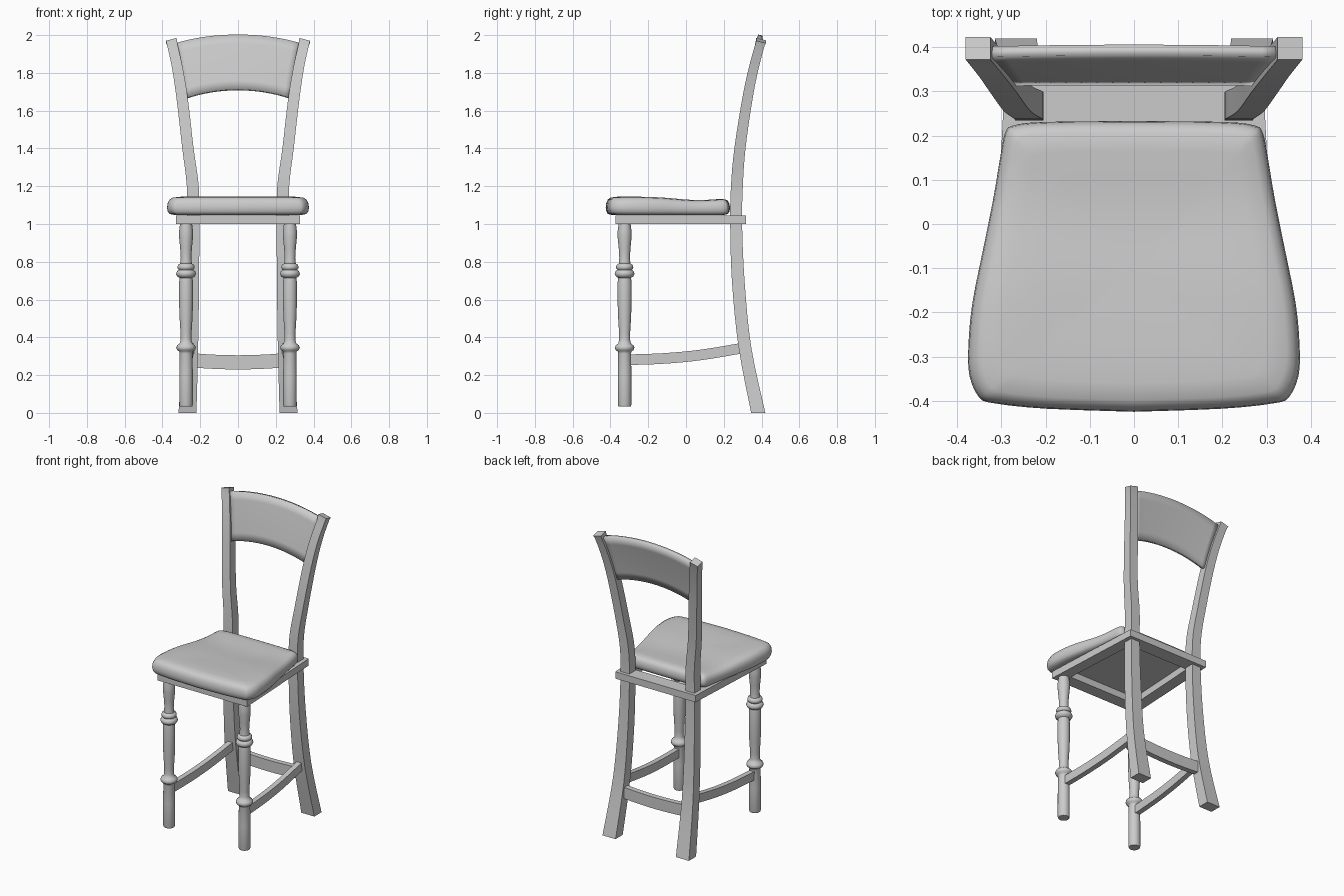
import bpy, bmesh, math

if "Cube" in bpy.data.objects:
    bpy.data.objects.remove(bpy.data.objects["Cube"])


def finish(name, bm, mirror=False, angle=35):
    bmesh.ops.recalc_face_normals(bm, faces=bm.faces)
    me = bpy.data.meshes.new(name)
    bm.to_mesh(me)
    bm.free()
    ob = bpy.data.objects.new(name, me)
    bpy.context.collection.objects.link(ob)
    bpy.ops.object.select_all(action='DESELECT')
    ob.select_set(True)
    bpy.context.view_layer.objects.active = ob
    bpy.ops.object.shade_smooth_by_angle(angle=math.radians(angle))
    if mirror:
        ob.modifiers.new("mirror", 'MIRROR')
    return ob


def loft(name, rings, cyclic=False, mirror=False, angle=35):
    """Skin a list of equal-length point rings, capped or joined end to end."""
    bm = bmesh.new()
    vs = [[bm.verts.new(p) for p in r] for r in rings]
    n = len(vs[0])
    pairs = list(zip(vs, vs[1:])) + ([(vs[-1], vs[0])] if cyclic else [])
    for a, b in pairs:
        for i in range(n):
            j = (i + 1) % n
            bm.faces.new((a[i], a[j], b[j], b[i]))
    if not cyclic:
        bm.faces.new(vs[0])
        bm.faces.new(vs[-1])
    return finish(name, bm, mirror, angle)


def smooth_path(keys, steps):
    """Catmull-Rom interpolation through tuples of any length."""
    out = []
    for i in range(len(keys) - 1):
        p0, p1 = keys[max(i - 1, 0)], keys[i]
        p2, p3 = keys[i + 1], keys[min(i + 2, len(keys) - 1)]
        for s in range(steps):
            t = s / steps
            out.append(tuple(
                0.5 * (2 * b + (c - a) * t + (2 * a - 5 * b + 4 * c - d) * t * t
                       + (3 * b - a - 3 * c + d) * t ** 3)
                for a, b, c, d in zip(p0, p1, p2, p3)))
    return out + [keys[-1]]


# Seat cushion: waisted outline, rounded rim, dished top
half = [(0, -.425), (.2, -.418), (.315, -.406), (.35, -.393), (.372, -.345),
        (.375, -.28), (.366, -.18), (.34, -.05), (.318, .06), (.303, .15),
        (.292, .205), (.273, .223), (.2, .231), (0, .233)]
right = smooth_path(half, 3)
outline = right + [(-x, y) for x, y in right[-2:0:-1]]
levels = [(.9, 1.048), (.965, 1.053), (.99, 1.066), (1, 1.085), (.993, 1.11),
          (.965, 1.13), (.92, 1.14), (.8, 1.145), (.6, 1.144), (.4, 1.142),
          (.2, 1.14), (.03, 1.14)]
rings = []
for s, z in levels:
    ring = []
    for x, y in outline:
        py = -.1 + (y + .1) * s
        dip = .018 * math.exp(-((py - .07) / .17) ** 2) * (z - 1.048) / .095
        ring.append((x * s, py, z - dip))
    rings.append(ring)
loft("seat_cushion", rings, angle=60)

# Seat frame: tapered open ring under the cushion
corners = [(-1, -1), (1, -1), (1, 1), (-1, 1)]
frame = []
for sx, sy in corners:
    ox, oy = sx * (.327 if sy < 0 else .293), (-.372 if sy < 0 else .318)
    ix, iy = sx * (.25 if sy < 0 else .22), (-.29 if sy < 0 else .225)
    frame.append([(ox, oy, 1.0), (ox, oy, 1.045), (ix, iy, 1.045), (ix, iy, 1.0)])
loft("seat_frame", frame, cyclic=True)

# Front legs: turned profile (radius, height)
profile = [(.033, .035), (.036, .045), (.036, .2), (.034, .315), (.036, .325),
           (.047, .332), (.052, .345), (.047, .358), (.034, .367), (.029, .385),
           (.029, .42), (.034, .5), (.037, .58), (.037, .69), (.034, .715),
           (.046, .722), (.053, .736), (.048, .75), (.038, .757), (.044, .764),
           (.046, .772), (.042, .784), (.031, .79), (.028, .82), (.031, .87),
           (.037, .93), (.037, .96), (.032, 1.0)]
SIDES = 24
loft("front_legs", [[(.275 + r * math.cos(2 * math.pi * k / SIDES),
                      -.325 + r * math.sin(2 * math.pi * k / SIDES), z)
                     for k in range(SIDES)] for r, z in profile],
     mirror=True, angle=50)

# Rear legs running up into back posts: (z, inner x, outer x, front y, back y)
post = smooth_path([(0, .22, .315, .345, .42), (.35, .211, .292, .278, .345),
                    (.7, .206, .277, .243, .31), (1.0, .205, .27, .234, .297),
                    (1.2, .208, .271, .238, .301), (1.4, .235, .295, .256, .315),
                    (1.66, .265, .325, .297, .352), (1.83, .293, .35, .333, .386),
                    (1.97, .325, .381, .372, .423)], 4)
rings = [[(a, c, z), (b, c, z), (b, d, z), (a, d, z)] for z, a, b, c, d in post]
tilt = [.015, .0, -.013, .002]
rings[-1] = [(x, y, z + t) for (x, y, z), t in zip(rings[-1], tilt)]
loft("rear_legs", rings, mirror=True)

# Back panel: arched top and bottom, leaning with the posts
COLS, ROWS = 16, 6
bm = bmesh.new()
grid = []
for j in range(ROWS + 1):
    row = []
    for i in range(COLS + 1):
        t, v = 2 * i / COLS - 1, j / ROWS
        z = (1.71 - .045 * t * t) * (1 - v) + (2.0 - .045 * t * t) * v
        h = z - 1.67
        y = .318 + .19 * h + .12 * h * h + .008 * t * t
        x = t * (.277 + .15 * h + .12 * h * h)
        row.append(bm.verts.new((x, y, z)))
    grid.append(row)
for a, b in zip(grid, grid[1:]):
    for i in range(COLS):
        bm.faces.new((a[i], a[i + 1], b[i + 1], b[i]))
panel = finish("back_panel", bm)
solid = panel.modifiers.new("thickness", 'SOLIDIFY')
solid.thickness, solid.offset = .025, 0

# Side stretchers: sagging bars from front to rear legs (x, y, z)
path = smooth_path([(.275, -.32, .281), (.268, -.12, .288),
                    (.26, .08, .307), (.25, .31, .345)], 4)
loft("side_stretchers", [[(x - .017, y, z - .028), (x + .017, y, z - .028),
                          (x + .017, y, z + .028), (x - .017, y, z + .028)]
                         for x, y, z in path], mirror=True)

# Rear stretcher between the rear legs
rings = []
for i in range(9):
    x = -.23 + .46 * i / 8
    sag = .01 * (x / .23) ** 2
    rings.append([(x, .305, .23 + sag), (x, .34, .23 + sag),
                  (x, .34, .305 + sag), (x, .305, .305 + sag)])
loft("rear_stretcher", rings)
